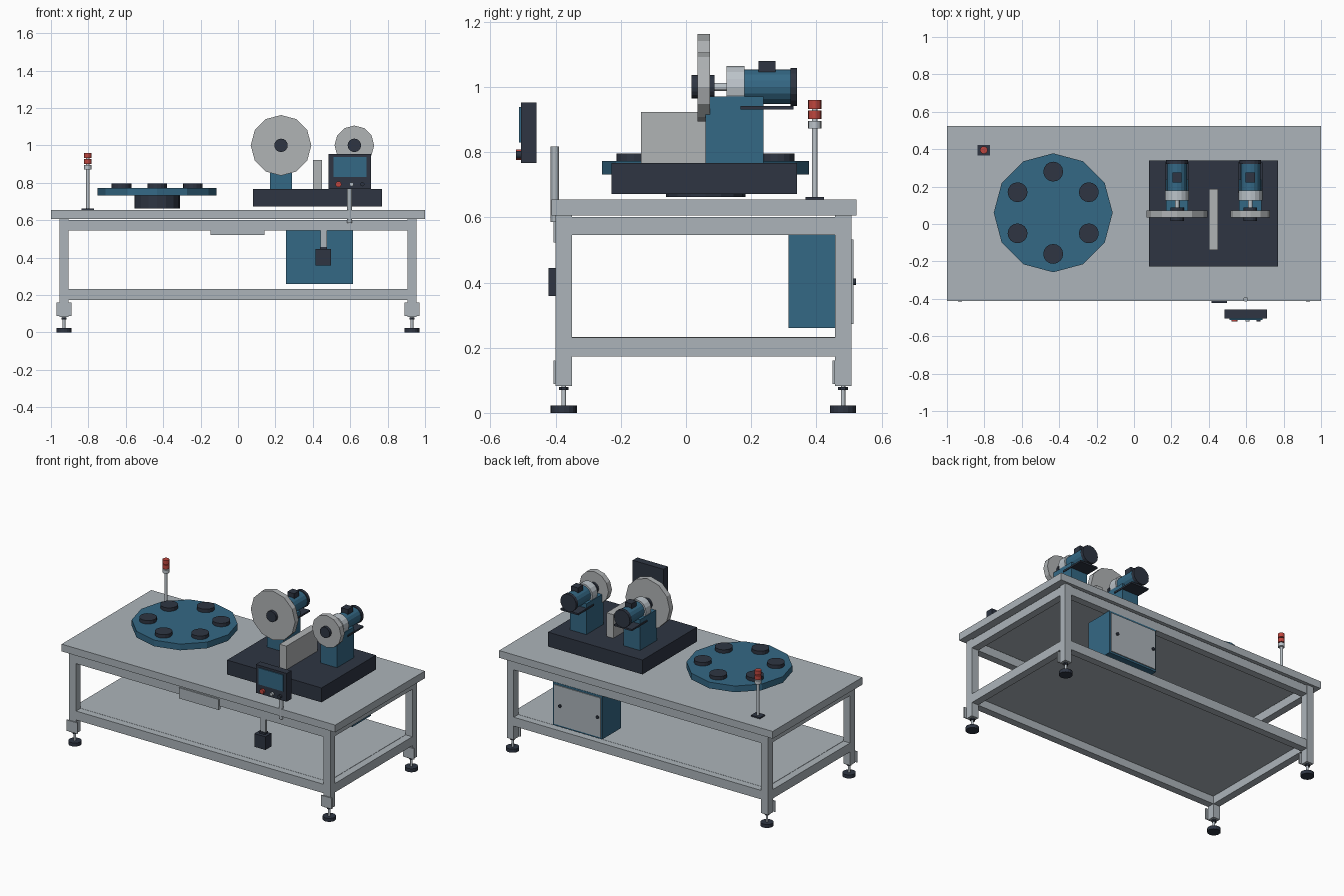
import bpy, bmesh, math
from mathutils import Matrix

if "Cube" in bpy.data.objects:
    bpy.data.objects.remove(bpy.data.objects["Cube"])


def mat(name, r, g, b):
    """Flat material from 0-255 sRGB values."""
    m = bpy.data.materials.new(name)
    lin = [((c / 255 + 0.055) / 1.055) ** 2.4 for c in (r, g, b)]
    m.diffuse_color = (*lin, 1)
    m.use_nodes = True
    m.node_tree.nodes["Principled BSDF"].inputs["Base Color"].default_value = m.diffuse_color
    return m


GREY = mat("frame_grey", 172, 180, 186)
STEEL = mat("wheel_steel", 176, 179, 181)
PALE = mat("pale_steel", 188, 196, 202)
NAVY = mat("dark_navy", 46, 53, 66)
BLUE = mat("machine_blue", 52, 104, 133)
RED = mat("signal_red", 190, 70, 62)


def finish(bm, name, material):
    mesh = bpy.data.meshes.new(name)
    bm.to_mesh(mesh)
    bm.free()
    mesh.materials.append(material)
    ob = bpy.data.objects.new(name, mesh)
    bpy.context.collection.objects.link(ob)
    return ob


def box(name, x, y, z, material):
    """Box from (min, max) pairs."""
    bm = bmesh.new()
    size = [b - a for a, b in (x, y, z)]
    mid = [(a + b) / 2 for a, b in (x, y, z)]
    bmesh.ops.create_cube(bm, size=1, matrix=Matrix.Translation(mid) @ Matrix.Diagonal((*size, 1)))
    return finish(bm, name, material)


def cyl(name, a, b, span, r, material, axis="Z", n=16):
    """Cylinder along z at (x, y) = (a, b), or along y at (x, z) = (a, b)."""
    bm = bmesh.new()
    mid, depth = (span[0] + span[1]) / 2, span[1] - span[0]
    if axis == "Z":
        m = Matrix.Translation((a, b, mid))
    else:
        m = Matrix.Translation((a, mid, b)) @ Matrix.Rotation(math.pi / 2, 4, "X")
    bmesh.ops.create_cone(bm, cap_ends=True, segments=n, radius1=r, radius2=r, depth=depth, matrix=m)
    return finish(bm, name, material)


# Table top and lower shelf
box("table_top", (-1, 1), (-0.413, 0.523), (0.606, 0.654), GREY)
box("lower_shelf", (-0.905, 0.905), (-0.352, 0.46), (0.224, 0.233), GREY)

# Legs with mounting plates and levelling feet
LX, LY, H = 0.93, (-0.375, 0.482), 0.025
for sx in (-1, 1):
    for cy in LY:
        cx = sx * LX
        box("leg", (cx - H, cx + H), (cy - H, cy + H), (0.083, 0.606), GREY)
        box("leg_plate", (cx - 0.04, cx + 0.04), (cy - H - 0.007, cy - H), (0.088, 0.16), GREY)
        cyl("foot_pad", cx, cy, (0, 0.023), 0.04, NAVY)
        cyl("foot_bolt", cx, cy, (0.023, 0.083), 0.007, PALE, n=12)
        cyl("foot_nut", cx, cy, (0.07, 0.08), 0.015, NAVY, n=6)

# Upper and lower rails
for z in ((0.545, 0.601), (0.173, 0.232)):
    for cy in LY:
        box("long_rail", (-LX + H, LX - H), (cy - H + 0.001, cy + H - 0.001), z, GREY)
    for sx in (-1, 1):
        cx = sx * LX
        box("end_rail", (cx - H + 0.001, cx + H - 0.001), (LY[0] + H, LY[1] - H), z, GREY)

# Front cover plate
box("front_plate", (-0.148, 0.143), (-0.407, -0.385), (0.522, 0.592), GREY)

# Rotary table with six part holders
TX, TY = -0.432, 0.06
cyl("turntable_pedestal", TX, TY, (0.663, 0.735), 0.122, NAVY)
cyl("turntable", TX, TY, (0.732, 0.773), 0.318, BLUE, n=12)
for k in range(6):
    a = math.radians(90 + 60 * k)
    cyl("part_holder", TX + 0.22 * math.cos(a), TY + 0.22 * math.sin(a), (0.773, 0.796), 0.053, NAVY)

# Signal tower
SX, SY = -0.803, 0.395
box("tower_base", (SX - 0.033, SX + 0.033), (SY - 0.028, SY + 0.028), (0.654, 0.662), NAVY)
cyl("tower_pole", SX, SY, (0.662, 0.957), 0.009, PALE, n=12)
for z, m in (((0.872, 0.895), PALE), ((0.901, 0.928), RED), ((0.933, 0.96), RED)):
    cyl("tower_lamp", SX, SY, z, 0.02, m)

# Polishing machine base and divider
box("machine_base", (0.08, 0.77), (-0.228, 0.34), (0.672, 0.767), NAVY)
box("divider", (0.4, 0.45), (-0.138, 0.188), (0.767, 0.923), STEEL)

# Two polishing heads, the left one with the larger wheel
AZ = 1.0
for cx, wheel_r in ((0.23, 0.162), (0.622, 0.106)):
    box("head_column", (cx - 0.06, cx + 0.06), (0.06, 0.238), (0.767, 0.97), BLUE)
    box("motor_plate", (cx - 0.065, cx + 0.065), (0.167, 0.33), (0.931, 0.942), NAVY)
    cyl("wheel", cx, AZ, (0.036, 0.073), wheel_r, STEEL, "Y", 12)
    cyl("wheel_hub", cx, AZ, (0.017, 0.088), 0.036, NAVY, "Y")
    cyl("shaft", cx, AZ, (0.088, 0.127), 0.012, PALE, "Y", 12)
    cyl("bearing_housing", cx, AZ, (0.125, 0.18), 0.064, PALE, "Y")
    cyl("motor", cx, AZ, (0.18, 0.32), 0.053, BLUE, "Y")
    cyl("motor_cap", cx, AZ, (0.32, 0.341), 0.058, NAVY, "Y")
    box("terminal_box", (cx - 0.025, cx + 0.025), (0.222, 0.275), (1.045, 1.08), NAVY)

# Control panel on its post
cyl("panel_post", 0.597, -0.402, (0.585, 0.817), 0.013, GREY, n=12)
box("control_panel", (0.485, 0.71), (-0.506, -0.458), (0.766, 0.953), NAVY)
box("panel_screen", (0.51, 0.688), (-0.512, -0.506), (0.83, 0.938), BLUE)
for x, r, m in ((0.537, 0.016, RED), (0.607, 0.011, PALE), (0.665, 0.011, NAVY)):
    cyl("panel_button", x, 0.792, (-0.521, -0.506), r, m, "Y", 12)

# Hanging switch box
box("switch_hanger", (0.441, 0.475), (-0.393, -0.375), (0.455, 0.56), GREY)
box("hanger_collar", (0.439, 0.477), (-0.4, -0.37), (0.443, 0.457), NAVY)
box("switch_box", (0.415, 0.496), (-0.422, -0.36), (0.358, 0.445), NAVY)

# Control cabinet with rear door
box("cabinet", (0.256, 0.615), (0.315, 0.508), (0.26, 0.545), BLUE)
box("cabinet_door", (0.266, 0.605), (0.508, 0.514), (0.272, 0.532), GREY)
for x in (0.285, 0.56):
    cyl("door_lock", x, 0.402, (0.514, 0.522), 0.01, NAVY, "Y", 12)
